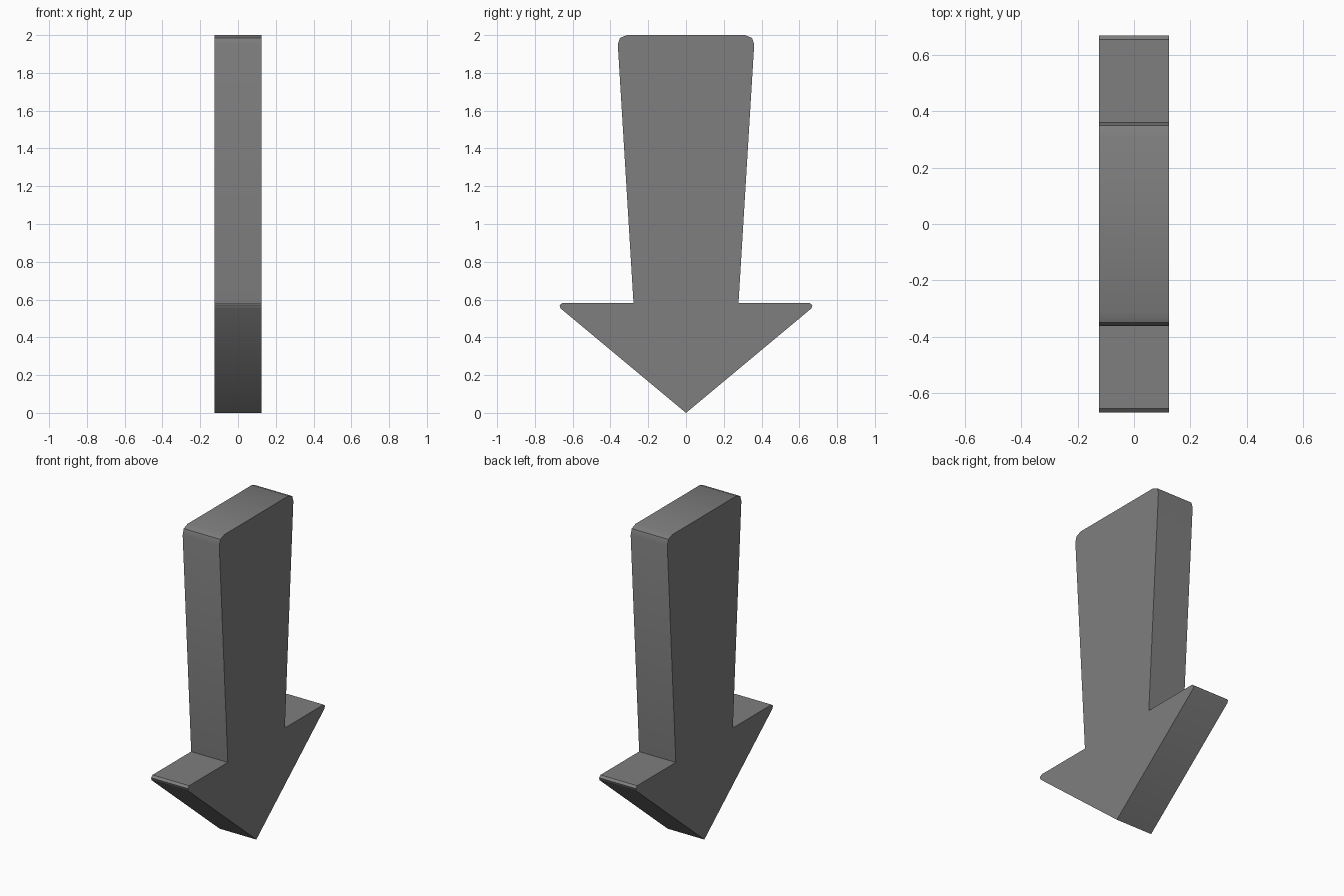
import bpy
import bmesh

cube = bpy.data.objects.get("Cube")
if cube:
    bpy.data.objects.remove(cube, do_unlink=True)

HALF_THICKNESS = 0.125

# Single grey material
grey = bpy.data.materials.new("mid grey")
grey.use_nodes = True
colour = (0.21, 0.21, 0.21, 1)
grey.diffuse_color = colour
bsdf = next(n for n in grey.node_tree.nodes if n.type == 'BSDF_PRINCIPLED')
bsdf.inputs["Base Color"].default_value = colour

# Half outline (y, z): point, barb, shaft, softened top corner
half = [(0.664, 0.553), (0.669, 0.57), (0.655, 0.582), (0.278, 0.582),
        (0.361, 1.95), (0.35, 1.985), (0.313, 2.0)]
outline = [(0, 0)] + half + [(-y, z) for y, z in reversed(half)]

# Extrude the mirrored outline across x
bm = bmesh.new()
face = bm.faces.new([bm.verts.new((-HALF_THICKNESS, y, z)) for y, z in outline])
result = bmesh.ops.extrude_face_region(bm, geom=[face])
moved = [v for v in result["geom"] if isinstance(v, bmesh.types.BMVert)]
bmesh.ops.translate(bm, verts=moved, vec=(2 * HALF_THICKNESS, 0, 0))
bmesh.ops.recalc_face_normals(bm, faces=bm.faces)

mesh = bpy.data.meshes.new("down_arrow")
bm.to_mesh(mesh)
bm.free()
mesh.materials.append(grey)
arrow = bpy.data.objects.new("down_arrow", mesh)
bpy.context.collection.objects.link(arrow)

# Smooth only the softened corners
bpy.context.view_layer.objects.active = arrow
arrow.select_set(True)
bpy.ops.object.shade_smooth_by_angle(angle=0.6)
